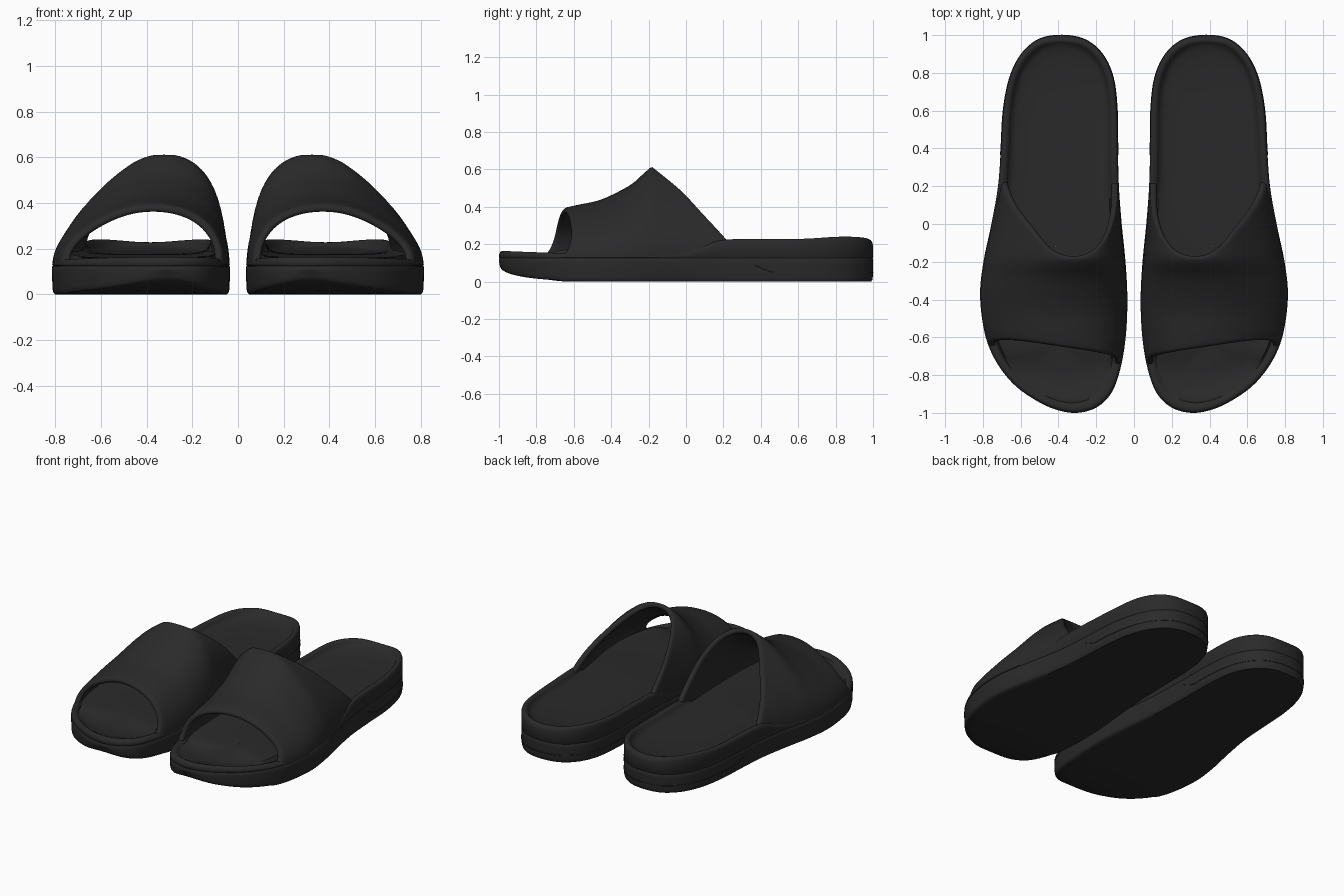
import bpy, bmesh, math
from mathutils import Vector

cube = bpy.data.objects.get("Cube")
if cube:
    bpy.data.objects.remove(cube, do_unlink=True)

rubber = bpy.data.materials.new("charcoal rubber")
rubber.use_nodes = True
COLOUR = (0.023, 0.023, 0.023, 1)
rubber.diffuse_color = COLOUR
bsdf = rubber.node_tree.nodes["Principled BSDF"]
bsdf.inputs["Base Color"].default_value = COLOUR
bsdf.inputs["Roughness"].default_value = 0.7


def spline(points, closed=False, steps=6):
    """Smooth curve through 2D points."""
    n, out = len(points), []
    pick = lambda i: Vector(points[i % n] if closed else points[max(0, min(n - 1, i))])
    for i in range(n if closed else n - 1):
        a, b, c, d = (pick(i + k) for k in (-1, 0, 1, 2))
        for k in range(steps):
            t = k / steps
            out.append(0.5 * (2 * b + (c - a) * t + (2 * a - 5 * b + 4 * c - d) * t * t
                              + (3 * b - a - 3 * c + d) * t ** 3))
    if not closed:
        out.append(pick(n - 1))
    return out


def lookup(table, key):
    """Value at key on a list of rising (key, value) pairs."""
    if key <= table[0][0]:
        return table[0][1]
    for (k0, v0), (k1, v1) in zip(table, table[1:]):
        if key <= k1:
            return v0 + (v1 - v0) * (key - k0) / max(k1 - k0, 1e-6)
    return table[-1][1]


# Footprint: inner edge from toe to heel, then outer edge back to the toe
inner = [(.31, -1), (.2, -.972), (.12, -.895), (.073, -.77), (.044, -.6), (.035, -.4),
         (.045, -.2), (.065, 0), (.08, .2), (.085, .4), (.088, .6), (.108, .77),
         (.163, .895), (.255, .975), (.38, 1)]
outer = [(.505, .978), (.6, .895), (.66, .77), (.693, .6), (.705, .4), (.72, .2), (.755, 0),
         (.797, -.2), (.815, -.38), (.79, -.58), (.735, -.72), (.65, -.835), (.55, -.915),
         (.43, -.977)]
outline = spline(inner + outer, closed=True)
split = (len(inner) - 1) * 6
inner_edge = [(p.y, p.x) for p in outline[:split + 1]]
outer_edge = [(p.y, p.x) for p in reversed(outline[split:])]

# Heights along the length
bottom = spline([(-1, .075), (-.95, .045), (-.85, .022), (-.7, .008), (-.5, 0), (1, 0)])
rim = spline([(-1, .165), (-.8, .157), (-.5, .15), (-.1, .155), (.08, .185), (.22, .225),
              (.6, .228), (.82, .24), (.95, .235), (1, .215)])
bed = spline([(-1, .145), (-.85, .127), (-.74, .13), (-.64, .155), (-.3, .165), (0, .175),
              (.3, .178), (.7, .184), (1, .2)])
crown = spline([(-.74, .375), (-.67, .39), (-.58, .41), (-.45, .44), (-.3, .515),
                (-.23, .575), (-.185, .614)])
back_edge = spline([(.13, .26), (.225, .2), (.37, .07), (.495, -.045), (.615, -.19)])


def make_mesh(name, rows, side):
    """Skin a grid of rows, each row a closed loop."""
    bm = bmesh.new()
    grid = [[bm.verts.new((x * side, y, z)) for x, y, z in row] for row in rows]
    n = len(grid[0])
    for a, b in zip(grid, grid[1:]):
        for i in range(n):
            j = (i + 1) % n
            bm.faces.new((a[i], a[j], b[j], b[i]))
    bmesh.ops.remove_doubles(bm, verts=bm.verts, dist=1e-5)
    bmesh.ops.recalc_face_normals(bm, faces=bm.faces)
    mesh = bpy.data.meshes.new(name)
    bm.to_mesh(mesh)
    bm.free()
    mesh.materials.append(rubber)
    ob = bpy.data.objects.new(name, mesh)
    bpy.context.collection.objects.link(ob)
    bpy.ops.object.select_all(action="DESELECT")
    ob.select_set(True)
    bpy.context.view_layer.objects.active = ob
    bpy.ops.object.shade_smooth_by_angle(angle=math.radians(50))


def sole_ring(scale, height):
    """Footprint drawn in toward its spine."""
    ring = []
    for p in outline:
        y = max(-.62, min(.7, p.y))
        spine = Vector(((lookup(inner_edge, y) + lookup(outer_edge, y)) / 2, y))
        q = spine.lerp(p, scale)
        ring.append((q.x, q.y, height(q.y)))
    return ring


def sole(side, label):
    under = lambda dz: lambda y: lookup(bottom, y) + dz
    top = lambda dz: lambda y: lookup(rim, y) + dz
    floor = lambda dz: lambda y: lookup(bed, y) + dz
    seam = lambda dz: lambda y: .125 + dz
    profile = [(0, under(0)), (.5, under(0)), (.85, under(0)), (.965, under(0)),
               (.985, under(.008)), (.995, under(.025)), (1, seam(-.025)),
               (1, seam(-.004)), (.99, seam(0)), (1, seam(.004)),
               (.998, top(-.02)), (.985, top(-.007)), (.96, top(0)), (.92, top(0)),
               (.885, top(-.005)), (.86, top(-.014)), (.83, floor(.016)),
               (.75, floor(.008)), (.6, floor(.003)), (.4, floor(0)), (0, floor(0))]
    make_mesh(label + "_sole", [sole_ring(s, h) for s, h in profile], side)


def strap(side, label):
    base, thick, arcs, cuts = .13, .036, 48, 24

    def point(angle, v, dy, depth):
        s, c = max(0, math.sin(angle)), math.cos(angle)
        front = -.685 + .1 * (1 + c) / 2 - .06 * (1 - s) ** 4
        back = lookup(back_edge, base + (.614 - base) * s)
        y = front + (back - front) * v + dy
        a, b = lookup(inner_edge, y), lookup(outer_edge, y)
        rise = lookup(crown, y) - base
        # The crown leans inward and the outer flank is drawn in
        lean = .2 * s * s + .36 * (max(0, c) * s) ** 2
        x = (a + b) / 2 + ((b - a) / 2 - .002 - depth) * c - lean * rise
        return x, y, base + (rise - depth) * s

    # Closed section: outside, rounded back lip, inside, rounded front lip
    run = [i / cuts for i in range(cuts + 1)]
    lip = [(thick / 2 * math.sin(math.pi * k / 6), thick / 2 * (1 - math.cos(math.pi * k / 6)))
           for k in range(1, 6)]
    section = [(v, 0, 0) for v in run] + [(1, dy, d) for dy, d in lip]
    section += [(v, 0, thick) for v in reversed(run)]
    section += [(0, -dy, d) for dy, d in reversed(lip)]
    rows = [[point(math.pi * i / arcs, *part) for part in section] for i in range(arcs + 1)]
    make_mesh(label + "_strap", rows, side)


def heel_seam(side, label):
    """Fine raised line round the heel panel."""
    curve = bpy.data.curves.new(label + "_heel_seam", "CURVE")
    curve.dimensions = "3D"
    curve.bevel_depth = .002
    curve.bevel_resolution = 1
    path = [p for p in outline if p.y > .34]
    line = curve.splines.new("POLY")
    line.points.add(len(path) - 1)
    for dot, p in zip(line.points, path):
        drop = min(1, (p.y - .34) / .12)
        dot.co = (p.x * side, p.y, .125 - .075 * math.sqrt(drop), 1)
    curve.materials.append(rubber)
    bpy.context.collection.objects.link(bpy.data.objects.new(label + "_heel_seam", curve))


for side, label in ((1, "left"), (-1, "right")):
    sole(side, label)
    strap(side, label)
    heel_seam(side, label)
